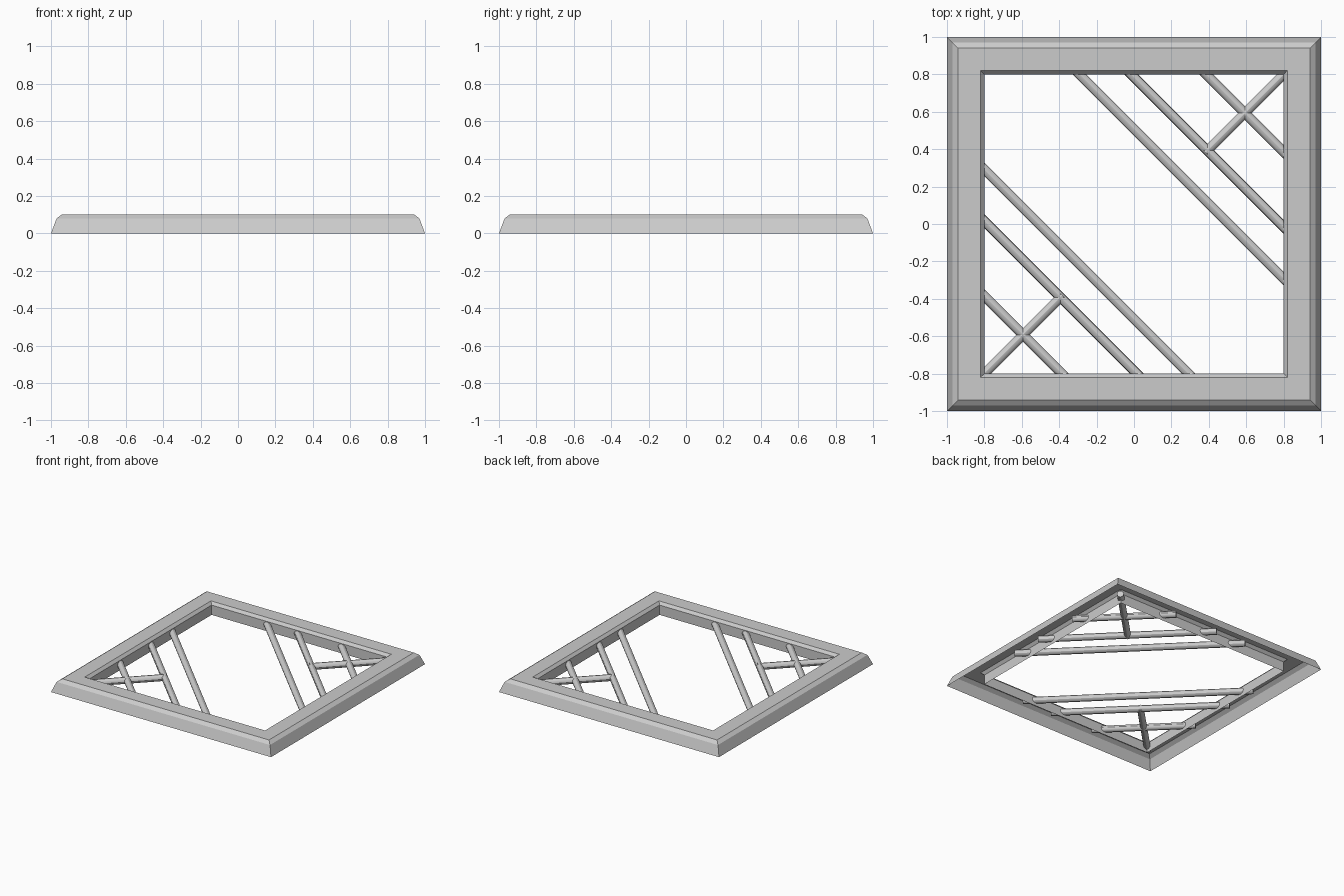
import bpy, bmesh
from mathutils import Vector

if "Cube" in bpy.data.objects:
    bpy.data.objects.remove(bpy.data.objects["Cube"])

# Frame: bevelled moulding profile (half-width, height) swept round a square, hollow underneath
profile = [(1.0, 0.0), (0.97, 0.08), (0.94, 0.102), (0.82, 0.102), (0.80, 0.08), (0.80, 0.0)]
corners = [(-1, -1), (1, -1), (1, 1), (-1, 1)]
bm = bmesh.new()
rings = [[bm.verts.new((cx * r, cy * r, z)) for cx, cy in corners] for r, z in profile]
for a, b in zip(rings, rings[1:]):
    for i in range(4):
        j = (i + 1) % 4
        bm.faces.new((a[i], a[j], b[j], b[i]))
mesh = bpy.data.meshes.new("frame")
bm.to_mesh(mesh)
bm.free()
bpy.context.collection.objects.link(bpy.data.objects.new("frame", mesh))


def bar(name, p, q, radius=0.026, z=0.05):
    """Round bar between two points in plan."""
    p, q = Vector((*p, z)), Vector((*q, z))
    d = q - p
    bpy.ops.mesh.primitive_cylinder_add(vertices=12, radius=radius, depth=d.length, location=(p + q) / 2)
    ob = bpy.context.object
    ob.name = name
    ob.rotation_mode = 'QUATERNION'
    ob.rotation_quaternion = d.to_track_quat('Z', 'Y')
    bpy.ops.object.shade_smooth_by_angle()


# Lattice bars in two opposite corners, ends running through the inner wall
END = 0.87
for side, s in (("back_right", 1), ("front_left", -1)):
    for n, c in enumerate((0.508, 0.785, 1.185)):
        bar(f"diagonal_bar_{side}_{n + 1}", (s * (c - END), s * END), (s * END, s * (c - END)))
    bar(f"cross_bar_{side}", (s * 0.382, s * 0.382), (s * 0.835, s * 0.835))
